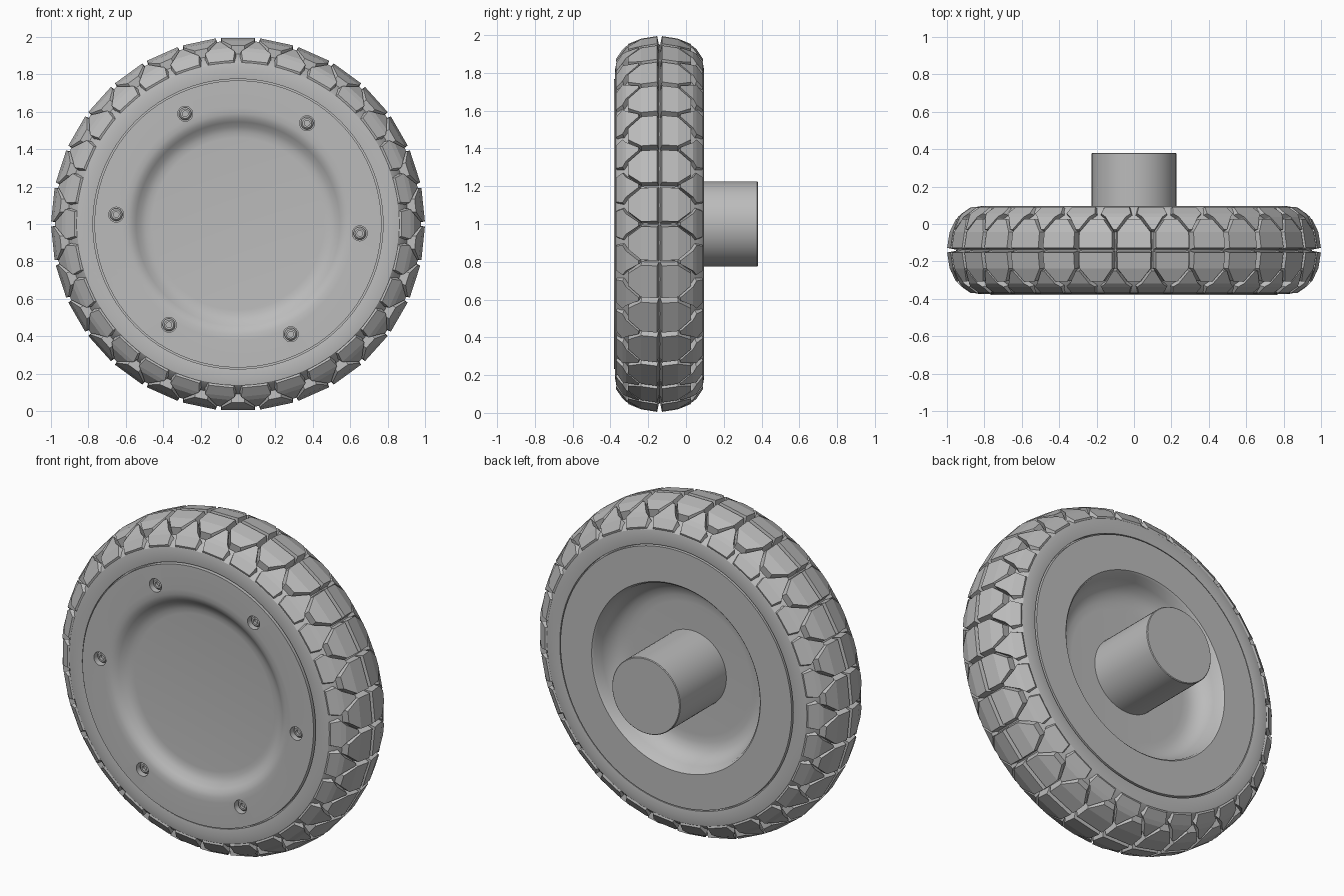
import bpy, bmesh, math

if "Cube" in bpy.data.objects:
    bpy.data.objects.remove(bpy.data.objects["Cube"])

MID = -0.14      # middle plane of the tyre
LUGS = 30        # tread blocks around each half

grey = bpy.data.materials.new("plain_grey")
grey.use_nodes = True
grey.diffuse_color = (0.5, 0.5, 0.5, 1)
grey.node_tree.nodes["Principled BSDF"].inputs["Base Color"].default_value = (0.5, 0.5, 0.5, 1)


def finish(bm, name, smooth=True):
    bmesh.ops.recalc_face_normals(bm, faces=bm.faces)
    mesh = bpy.data.meshes.new(name)
    bm.to_mesh(mesh)
    bm.free()
    mesh.materials.append(grey)
    obj = bpy.data.objects.new(name, mesh)
    bpy.context.collection.objects.link(obj)
    if smooth:
        smooth_object(obj)
    return obj


def activate(obj):
    bpy.ops.object.select_all(action="DESELECT")
    obj.select_set(True)
    bpy.context.view_layer.objects.active = obj


def smooth_object(obj):
    activate(obj)
    bpy.ops.object.shade_smooth_by_angle(angle=math.radians(30))


def ring_point(r, y, a, cx=0, cz=1):
    return (cx + r * math.sin(a), y, cz + r * math.cos(a))


def lathe(bm, profile, segs, closed=False, cx=0, cz=1):
    """Spin (radius, y) points about an axis along y."""
    rows = [[bm.verts.new(ring_point(r, y, math.tau * i / segs, cx, cz))
             for i in range(segs)] for r, y in profile]
    pairs = list(zip(rows, rows[1:]))
    if closed:
        pairs.append((rows[-1], rows[0]))
    else:
        bm.faces.new(rows[0])
        bm.faces.new(rows[-1])
    for a, b in pairs:
        for i in range(segs):
            j = (i + 1) % segs
            bm.faces.new((a[i], a[j], b[j], b[i]))


# Tyre carcass: groove floor and side walls
half = [(0.775, 0.19), (0.775, 0.23), (0.82, 0.235), (0.86, 0.228), (0.885, 0.205),
        (0.915, 0.15), (0.943, 0.08)]
profile = ([(r, MID - w) for r, w in half] + [(0.95, MID)]
           + [(r, MID + w) for r, w in reversed(half)])
bm = bmesh.new()
lathe(bm, profile, 120, closed=True)
finish(bm, "tyre_carcass")

# Tread blocks: rows of (distance from the middle, half width in pitches)
OUTER = [(0, 0, 1.0), (0.08, 0.08, 0.993), (0.17, 0.165, 0.955),
         (0.23, 0.215, 0.905), (0.28, 0.237, 0.86)]
FLOOR = [(0, 0, 0.945), (0.08, 0.08, 0.938), (0.17, 0.15, 0.905),
         (0.23, 0.2, 0.87), (0.28, 0.225, 0.85)]


def sample(curve, t):
    for (t0, w0, r0), (t1, w1, r1) in zip(curve, curve[1:]):
        if t <= t1 or t1 == curve[-1][0]:
            k = (t - t0) / (t1 - t0)
            return w0 + k * (w1 - w0), r0 + k * (r1 - r0)


def block(bm, rows, centre, phase, side):
    """One tapered block, its top creased along the rows."""
    layers = []
    for curve, scale in ((OUTER, 0.86), (FLOOR, 0.98)):
        layer = []
        for t, h in rows:
            w, r = sample(curve, centre + (t - centre) * scale)
            layer.append([bm.verts.new(ring_point(
                r, MID + side * w, math.tau * (phase + s * h * scale) / LUGS))
                for s in (-1, 1)])
        layers.append(layer)
    top, base = layers
    for i in range(len(rows) - 1):
        bm.faces.new((top[i][0], top[i][1], top[i + 1][1], top[i + 1][0]))
        bm.faces.new((base[i][0], base[i][1], base[i + 1][1], base[i + 1][0]))
        for s in (0, 1):
            bm.faces.new((top[i][s], top[i + 1][s], base[i + 1][s], base[i][s]))
    for e in (0, -1):
        bm.faces.new((top[e][0], top[e][1], base[e][1], base[e][0]))


HEX_ROWS = [(0, 0.5), (0.1, 0.5), (0.185, 0.2)]
SHOULDER_ROWS = [(0.1, 0.05), (0.185, 0.32), (0.21, 0.48), (0.275, 0.42)]
for name, rows, centre, shift in (("tread_hex_blocks", HEX_ROWS, 0.09, 0),
                                  ("tread_shoulder_blocks", SHOULDER_ROWS, 0.19, 0.5)):
    bm = bmesh.new()
    for side in (-1, 1):
        for n in range(LUGS):
            block(bm, rows, centre, n + shift, side)
    finish(bm, name, smooth=False)

# Rim: shallow front dish, seam at the tyre, deeper back dish
bm = bmesh.new()
lathe(bm, [(0.46, -0.32), (0.49, -0.323), (0.52, -0.335), (0.545, -0.355),
           (0.565, -0.37), (0.59, -0.378), (0.62, -0.38), (0.767, -0.38),
           (0.767, -0.345), (0.785, -0.345), (0.785, 0.065), (0.767, 0.065),
           (0.767, 0.095), (0.56, 0.095), (0.55, 0.085), (0.535, 0.03),
           (0.51, -0.015), (0.475, -0.045), (0.43, -0.058), (0.39, -0.06)], 96)
rim = finish(bm, "rim", smooth=False)

# Screw holes and recessed screws
spots = []
for n in range(6):
    a = math.radians(55.6 + 60 * n)
    spots.append((0.653 * math.cos(a), 1 + 0.653 * math.sin(a)))
bm = bmesh.new()
for x, z in spots:
    lathe(bm, [(0.04, -0.42), (0.04, -0.335)], 24, cx=x, cz=z)
cutter = finish(bm, "screw_hole_cutter", smooth=False)
cutter.hide_render = True
mod = rim.modifiers.new("screw_holes", "BOOLEAN")
mod.object = cutter
mod.operation = "DIFFERENCE"
mod.solver = "EXACT"
activate(rim)
bpy.ops.object.modifier_apply(modifier=mod.name)
bpy.data.objects.remove(cutter)
smooth_object(rim)

bm = bmesh.new()
for x, z in spots:
    lathe(bm, [(0.034, -0.33), (0.034, -0.352), (0.025, -0.362),
               (0.015, -0.362), (0.015, -0.345)], 18, cx=x, cz=z)
finish(bm, "screws")

# Axle stub
bm = bmesh.new()
lathe(bm, [(0.226, -0.08), (0.226, 0.376), (0.222, 0.38)], 64)
finish(bm, "axle_stub")
